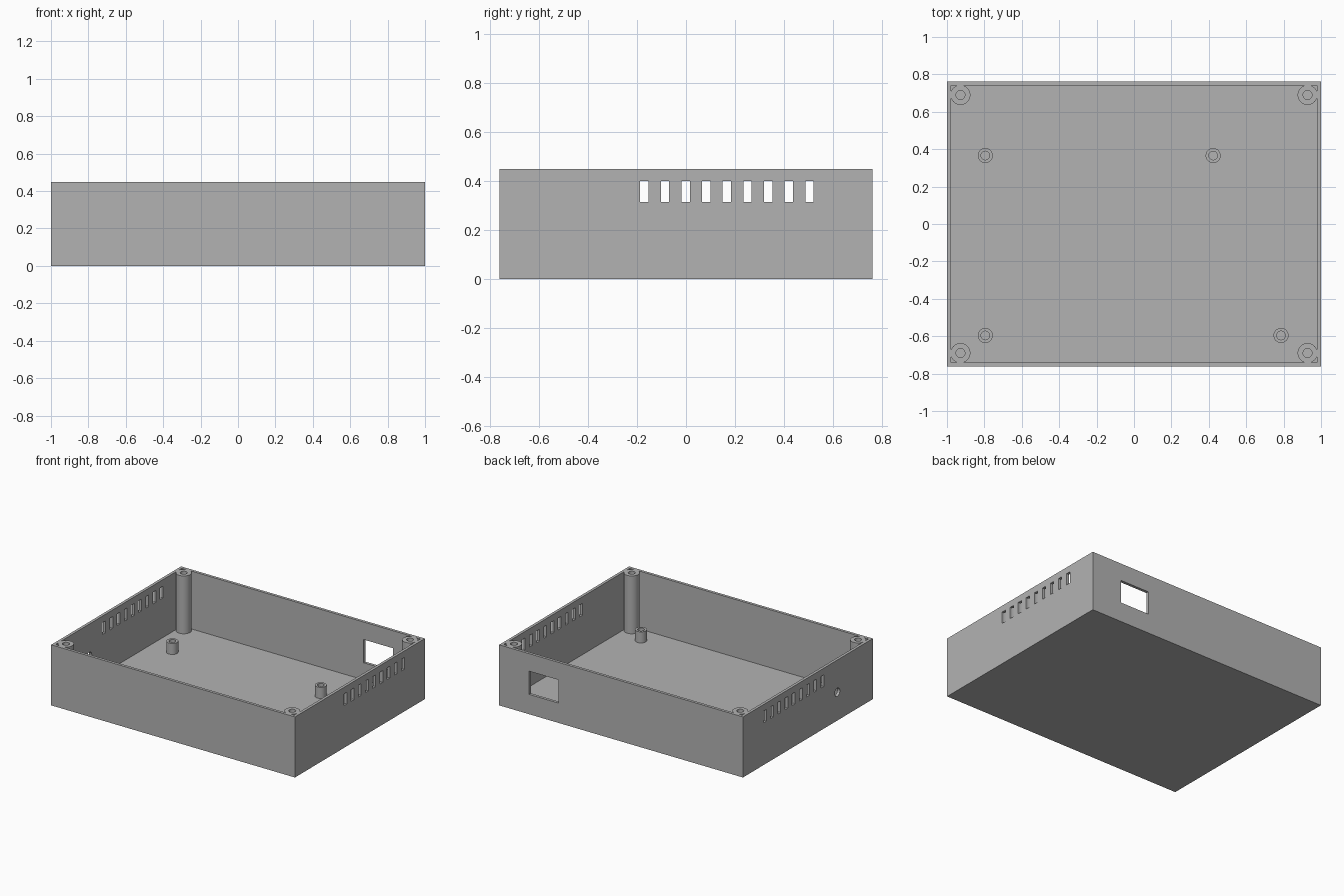
import bpy, bmesh, math
from mathutils import Matrix

if "Cube" in bpy.data.objects:
    bpy.data.objects.remove(bpy.data.objects["Cube"], do_unlink=True)

W, D, H = 1.0, 0.761, 0.449      # half width, half depth, height
WALL, FLOOR = 0.021, 0.02
POSTS = [(sx * 0.928, sy * 0.69) for sx in (-1, 1) for sy in (-1, 1)]
STANDOFFS = [(-0.795, 0.366), (0.423, 0.366), (-0.795, -0.596), (0.786, -0.596)]

grey = bpy.data.materials.new("plain grey plastic")
grey.use_nodes = True
grey.diffuse_color = (0.45, 0.45, 0.45, 1)
grey.node_tree.nodes["Principled BSDF"].inputs["Base Color"].default_value = grey.diffuse_color


def add_box(bm, x0, x1, y0, y1, z0, z1):
    mat = Matrix.Translation(((x0 + x1) / 2, (y0 + y1) / 2, (z0 + z1) / 2))
    mat = mat @ Matrix.Diagonal((x1 - x0, y1 - y0, z1 - z0, 1))
    bmesh.ops.create_cube(bm, size=1, matrix=mat)


def add_cylinder(bm, centre, radius, length, rotation=Matrix()):
    bmesh.ops.create_cone(bm, cap_ends=True, segments=48, radius1=radius, radius2=radius,
                          depth=length, matrix=Matrix.Translation(centre) @ rotation)


def add_upright(bm, xy, radius, z0, z1):
    add_cylinder(bm, (xy[0], xy[1], (z0 + z1) / 2), radius, z1 - z0)


def make_object(name, bm):
    mesh = bpy.data.meshes.new(name)
    bm.to_mesh(mesh)
    bm.free()
    mesh.materials.append(grey)
    obj = bpy.data.objects.new(name, mesh)
    bpy.context.collection.objects.link(obj)
    return obj


def combine(target, tool_bm, operation):
    """Apply one boolean with a temporary tool object."""
    tool = make_object("tool", tool_bm)
    tool.hide_render = True
    mod = target.modifiers.new("boolean", 'BOOLEAN')
    mod.operation, mod.solver, mod.object = operation, 'EXACT', tool
    bpy.context.view_layer.update()
    result = bpy.data.meshes.new_from_object(
        target.evaluated_get(bpy.context.evaluated_depsgraph_get()))
    target.modifiers.clear()
    target.data = result
    bpy.data.objects.remove(tool, do_unlink=True)


# Open-topped casing
bm = bmesh.new()
add_box(bm, -W, W, -D, D, 0, H)
casing = make_object("casing", bm)
bm = bmesh.new()
add_box(bm, WALL - W, W - WALL, WALL - D, D - WALL, FLOOR, H + 0.1)
combine(casing, bm, 'DIFFERENCE')

# Vent slots through both sides, rear window, round port in the right wall
bm = bmesh.new()
for i in range(9):
    y = -0.17 + i * 0.0842
    add_box(bm, -W - 0.1, W + 0.1, y - 0.017, y + 0.017, 0.313, 0.4)
add_box(bm, 0.513, 0.753, D - 0.06, D + 0.06, 0.147, 0.319)
add_cylinder(bm, (-W, -0.345, 0.21), 0.03, 0.1, Matrix.Rotation(math.pi / 2, 4, 'Y'))
combine(casing, bm, 'DIFFERENCE')

# Corner screw posts, flush with the rim and merged with the walls
bm = bmesh.new()
for xy in POSTS:
    add_upright(bm, xy, 0.053, FLOOR / 2, H)
combine(casing, bm, 'UNION')
bm = bmesh.new()
for xy in POSTS:
    add_upright(bm, xy, 0.024, FLOOR, H + 0.1)
combine(casing, bm, 'DIFFERENCE')

# Short hollow standoffs on the floor
bm = bmesh.new()
for xy in STANDOFFS:
    add_upright(bm, xy, 0.04, FLOOR / 2, 0.102)
standoffs = make_object("board_standoffs", bm)
bm = bmesh.new()
for xy in STANDOFFS:
    add_upright(bm, xy, 0.023, FLOOR, 0.2)
combine(standoffs, bm, 'DIFFERENCE')

# Smooth the round walls, keep edges sharp
for obj in (casing, standoffs):
    obj.data.materials.clear()
    obj.data.materials.append(grey)
    bpy.ops.object.select_all(action='DESELECT')
    obj.select_set(True)
    bpy.context.view_layer.objects.active = obj
    bpy.ops.object.shade_smooth_by_angle(angle=math.radians(30))
